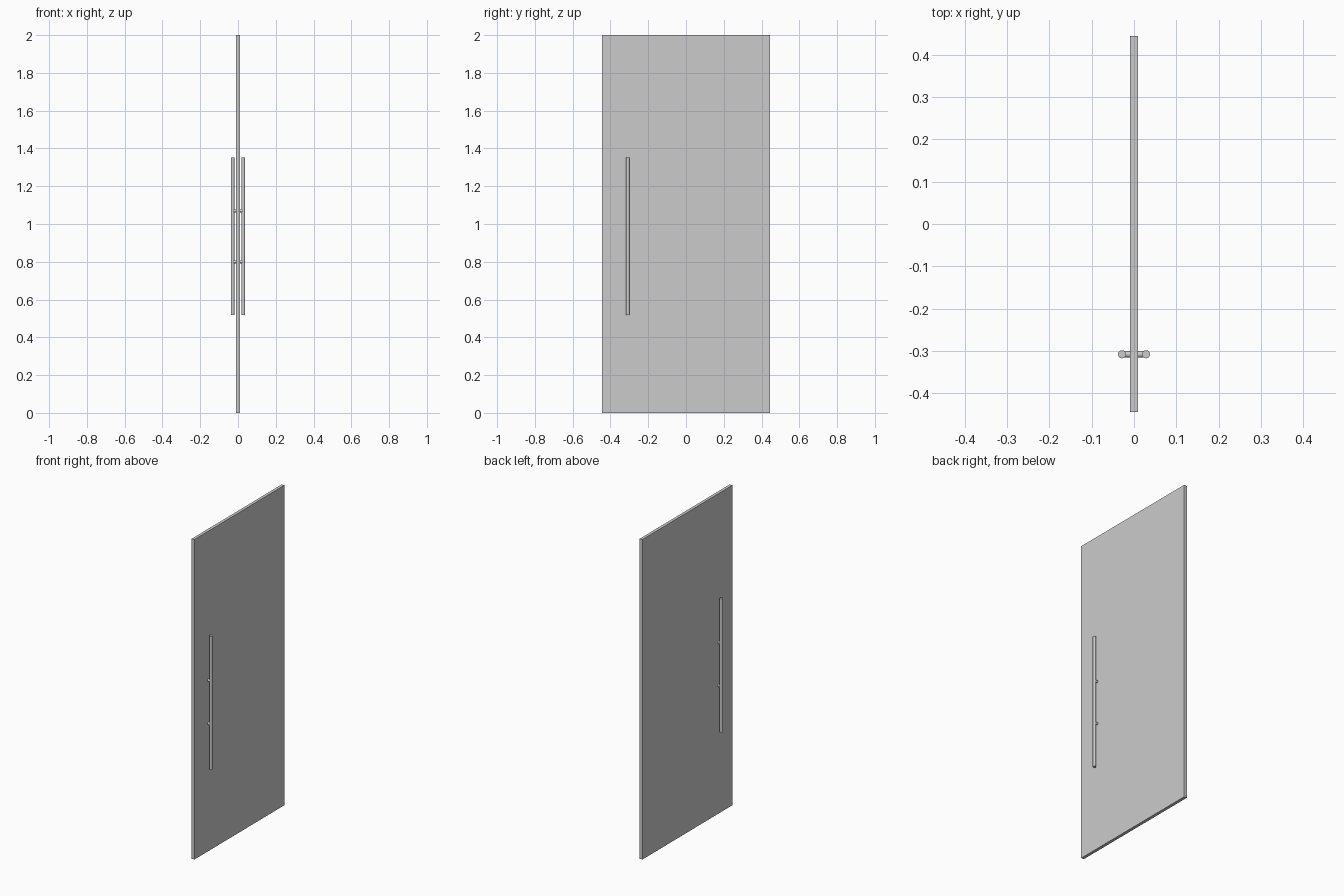
import bpy, math

if "Cube" in bpy.data.objects:
    bpy.data.objects.remove(bpy.data.objects["Cube"])

PANEL_X, PANEL_Y, PANEL_Z = 0.019, 0.889, 2.0
BAR_X, BAR_Y = 0.0285, -0.308
BAR_LOW, BAR_HIGH = 0.517, 1.352


def cylinder(name, radius, length, location, rotation=(0, 0, 0)):
    bpy.ops.mesh.primitive_cylinder_add(vertices=32, radius=radius, depth=length,
                                        location=location, rotation=rotation)
    ob = bpy.context.object
    ob.name = name
    bpy.ops.object.shade_smooth_by_angle(angle=math.radians(40))
    return ob


# Flat door slab
bpy.ops.mesh.primitive_cube_add(size=1, location=(0, 0, PANEL_Z / 2))
panel = bpy.context.object
panel.name = "door_panel"
panel.scale = (PANEL_X, PANEL_Y, PANEL_Z)
bpy.ops.object.transform_apply(location=False, rotation=False, scale=True)

# Pull bar with two standoffs on each face
for side, label in ((1, "right"), (-1, "left")):
    cylinder(f"pull_bar_{label}", 0.0095, BAR_HIGH - BAR_LOW,
             (side * BAR_X, BAR_Y, (BAR_LOW + BAR_HIGH) / 2))
    inner, outer = PANEL_X / 2 - 0.001, BAR_X - 0.002
    for z, level in ((0.8, "lower"), (1.07, "upper")):
        cylinder(f"standoff_{label}_{level}", 0.008, outer - inner,
                 (side * (inner + outer) / 2, BAR_Y, z), (0, math.pi / 2, 0))
